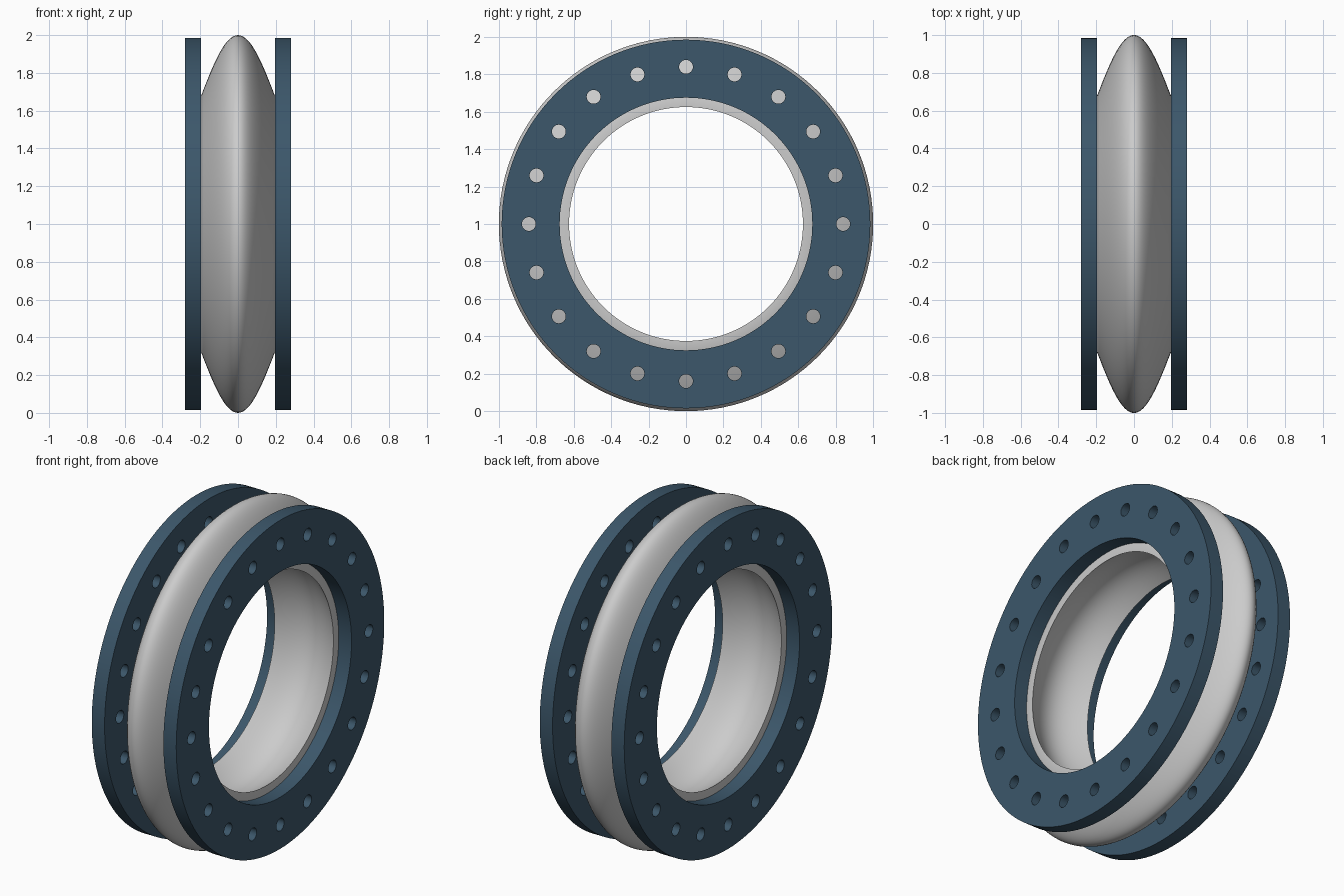
import bpy, bmesh, math
from mathutils import Matrix

if "Cube" in bpy.data.objects:
    bpy.data.objects.remove(bpy.data.objects["Cube"])

CENTRE_Z = 1.0
SEGS = 128
FLANGE_IN, FLANGE_OUT = 0.195, 0.28
BOLTS, BOLT_CIRCLE, BOLT_R = 20, 0.84, 0.037

blue = bpy.data.materials.new("flange_blue")
blue.diffuse_color = (0.045, 0.095, 0.145, 1)
blue.use_nodes = True
blue.node_tree.nodes["Principled BSDF"].inputs["Base Color"].default_value = blue.diffuse_color


def finish(bm, name, material=None):
    bmesh.ops.recalc_face_normals(bm, faces=bm.faces)
    mesh = bpy.data.meshes.new(name)
    bm.to_mesh(mesh)
    bm.free()
    obj = bpy.data.objects.new(name, mesh)
    obj.location.z = CENTRE_Z
    bpy.context.collection.objects.link(obj)
    if material:
        mesh.materials.append(material)
    return obj


def smooth(obj):
    bpy.ops.object.select_all(action='DESELECT')
    obj.select_set(True)
    bpy.context.view_layer.objects.active = obj
    bpy.ops.object.shade_smooth_by_angle(angle=math.radians(35))


def lathe(profile, name, material=None):
    """Spin a closed (x, radius) profile about the x axis."""
    bm = bmesh.new()
    verts = [bm.verts.new((x, 0, r)) for x, r in profile]
    edges = [bm.edges.new((verts[i - 1], verts[i])) for i in range(len(verts))]
    bmesh.ops.spin(bm, geom=verts + edges, cent=(0, 0, 0), axis=(1, 0, 0),
                   angle=math.tau, steps=SEGS, use_merge=True)
    bmesh.ops.remove_doubles(bm, verts=bm.verts, dist=1e-5)
    return finish(bm, name, material)


# Rubber bellows: high outer arch, gently hollowed bore
def arch(base, rise, steps):
    return [(FLANGE_IN * (2 * i / steps - 1),
             base + rise * math.cos(math.pi * (i / steps - 0.5)))
            for i in range(steps + 1)]


smooth(lathe(arch(0.68, 0.32, 32) + arch(0.625, 0.08, 16)[::-1], "bellows"))

# Bolt hole cutters, long enough to pierce both flanges
bm = bmesh.new()
for i in range(BOLTS):
    a = math.tau * i / BOLTS
    place = (Matrix.Translation((0, BOLT_CIRCLE * math.sin(a), BOLT_CIRCLE * math.cos(a)))
             @ Matrix.Rotation(math.pi / 2, 4, 'Y'))
    bmesh.ops.create_cone(bm, cap_ends=True, segments=32, radius1=BOLT_R,
                          radius2=BOLT_R, depth=1, matrix=place)
cutter = finish(bm, "bolt_hole_cutter")
cutter.hide_render = True

# Flange rings on both sides
for side, name in ((-1, "left_flange"), (1, "right_flange")):
    a, b = side * FLANGE_IN, side * FLANGE_OUT
    flange = lathe([(a, 0.675), (a, 0.985), (b, 0.985), (b, 0.675)], name, blue)
    mod = flange.modifiers.new("bolt_holes", 'BOOLEAN')
    mod.object = cutter
    mod.solver = 'EXACT'
    bpy.ops.object.select_all(action='DESELECT')
    bpy.context.view_layer.objects.active = flange
    flange.select_set(True)
    bpy.ops.object.modifier_apply(modifier=mod.name)
    smooth(flange)

bpy.data.objects.remove(cutter)
